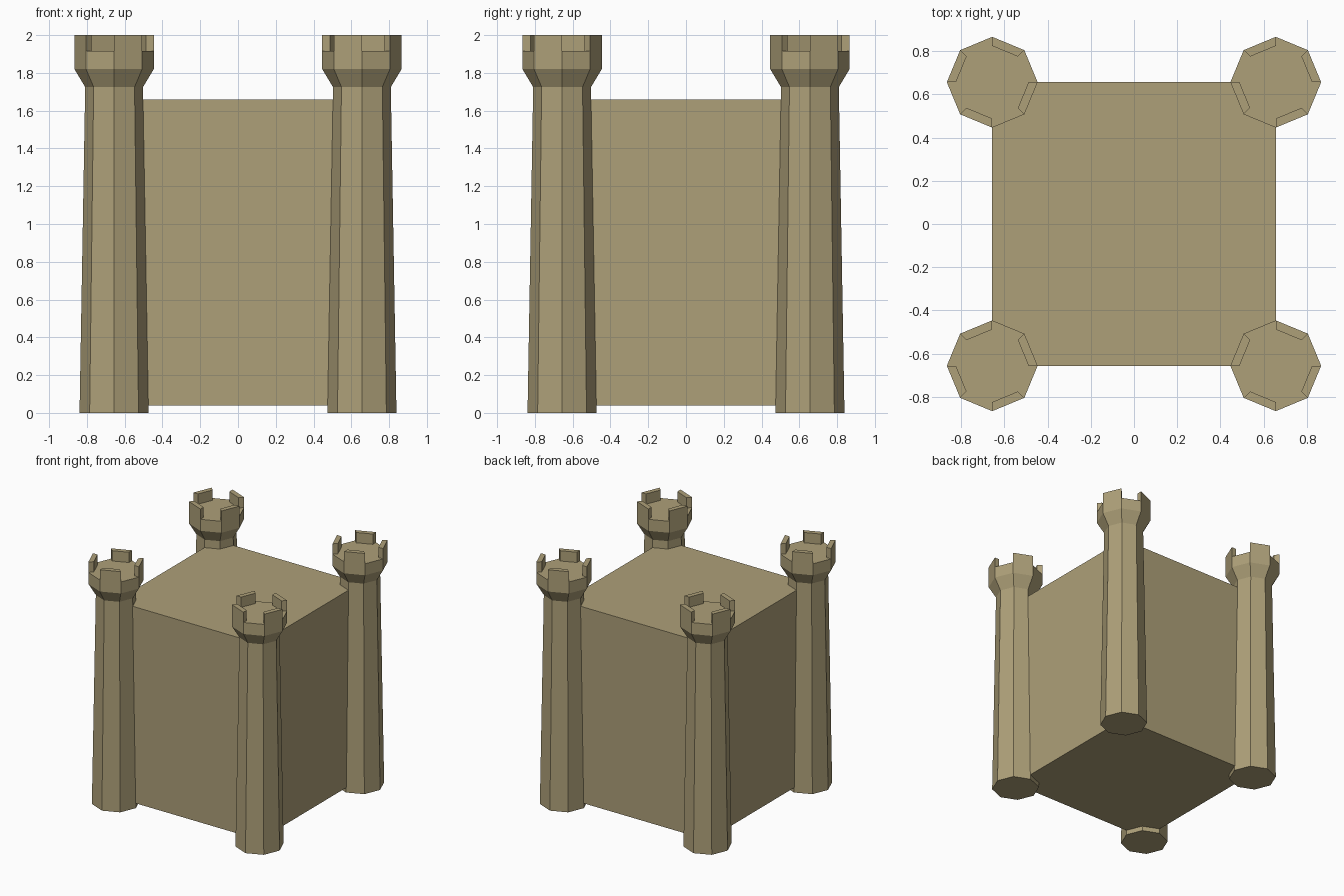
import bpy, bmesh
from math import cos, sin, radians

if "Cube" in bpy.data.objects:
    bpy.data.objects.remove(bpy.data.objects["Cube"])

SAND = bpy.data.materials.new("sandstone")
SAND.diffuse_color = (0.42, 0.35, 0.19, 1)
SAND.use_nodes = True
SAND.node_tree.nodes["Principled BSDF"].inputs["Base Color"].default_value = SAND.diffuse_color
TOWER = 0.656   # tower centre offset on x and y


def finish(name, bm, mirrored=False):
    bmesh.ops.recalc_face_normals(bm, faces=bm.faces)
    mesh = bpy.data.meshes.new(name)
    bm.to_mesh(mesh)
    bm.free()
    mesh.materials.append(SAND)
    ob = bpy.data.objects.new(name, mesh)
    bpy.context.collection.objects.link(ob)
    if mirrored:
        mod = ob.modifiers.new("four_corners", 'MIRROR')
        mod.use_axis = (True, True, False)
        mod.use_mirror_merge = False
    return ob


def corner(r, step, z):
    a = radians(45 * step)
    return (TOWER + r * cos(a), -TOWER + r * sin(a), z)


# Central keep block
bm = bmesh.new()
bmesh.ops.create_cube(bm, size=1)
for v in bm.verts:
    v.co = (v.co.x * 1.316, v.co.y * 1.316, 0.85 + v.co.z * 1.62)
finish("keep", bm)

# Octagonal tower: tapered shaft, flared head, parapet with merlons on alternate sides
bm = bmesh.new()
profile = [(0.183, 0), (0.153, 1.725), (0.21, 1.82), (0.21, 1.915)]
rings = [[bm.verts.new(corner(r, i, z)) for i in range(8)] for r, z in profile]
for low, high in zip(rings, rings[1:]):
    for i in range(8):
        j = (i + 1) % 8
        if high is not rings[-1] or i % 2 == 0:
            bm.faces.new((low[i], low[j], high[j], high[i]))
bm.faces.new(rings[0][::-1])

outer = rings[-1]
inner = [bm.verts.new(corner(0.168, i, 1.915)) for i in range(8)]
outer_top = [bm.verts.new(corner(0.21, i, 2)) for i in range(8)]
inner_top = [bm.verts.new(corner(0.168, i, 2)) for i in range(8)]
bm.faces.new(inner)
for i in range(8):
    j = (i + 1) % 8
    if i % 2 == 0:   # gap between merlons
        bm.faces.new((outer[i], outer[j], inner[j], inner[i]))
    else:            # merlon
        bm.faces.new((rings[-2][i], rings[-2][j], outer[j], outer[i]))
        bm.faces.new((outer[i], outer[j], outer_top[j], outer_top[i]))
        bm.faces.new((inner[j], inner[i], inner_top[i], inner_top[j]))
        bm.faces.new((outer_top[i], outer_top[j], inner_top[j], inner_top[i]))
        bm.faces.new((outer[i], outer_top[i], inner_top[i], inner[i]))
        bm.faces.new((outer[j], inner[j], inner_top[j], outer_top[j]))
finish("corner_towers", bm, mirrored=True)
